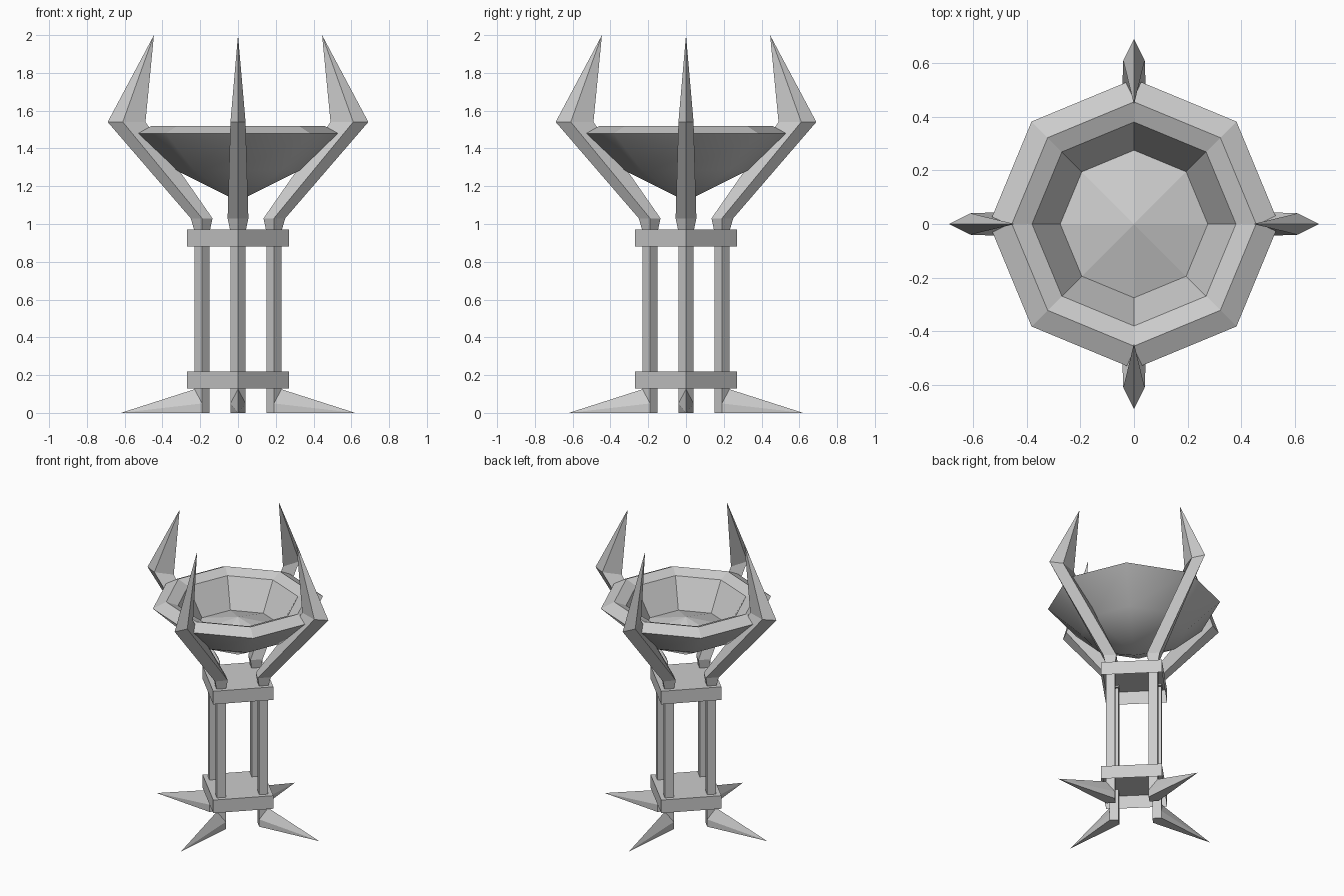
import bpy, bmesh
from math import pi, cos, sin
from mathutils import Matrix, Vector

if "Cube" in bpy.data.objects:
    bpy.data.objects.remove(bpy.data.objects["Cube"])

stone = bpy.data.materials.new("grey_stone")
stone.use_nodes = True
grey = (0.6, 0.6, 0.6, 1)
stone.diffuse_color = grey
stone.node_tree.nodes["Principled BSDF"].inputs["Base Color"].default_value = grey

SIDES = ("right_side", "back", "left_side", "front")
TURNS = {"left_side": 0, "back": 1, "right_side": 2, "front": 3}


def finish(name, bm, fix_normals=True):
    if fix_normals:
        bmesh.ops.recalc_face_normals(bm, faces=bm.faces)
    mesh = bpy.data.meshes.new(name)
    bm.to_mesh(mesh)
    bm.free()
    mesh.materials.append(stone)
    obj = bpy.data.objects.new(name, mesh)
    bpy.context.collection.objects.link(obj)
    return obj


def radial(name, build):
    """Place the part built along +x on all four sides."""
    for side in SIDES:
        bm = bmesh.new()
        build(bm)
        bm.transform(Matrix.Rotation(TURNS[side] * pi / 2, 4, "Z"))
        finish(f"{side}_{name}", bm)


def skin(bm, rings):
    """Join rings of equal size; a ring of one point closes to a tip."""
    rows = [[bm.verts.new(p) for p in ring] for ring in rings]
    n = len(rows[0])
    bm.faces.new(rows[0])
    for low, high in zip(rows, rows[1:]):
        for i in range(n):
            j = (i + 1) % n
            if len(high) == 1:
                bm.faces.new((low[i], low[j], high[0]))
            else:
                bm.faces.new((low[i], low[j], high[j], high[i]))
    if len(rows[-1]) > 1:
        bm.faces.new(rows[-1])


def diamond(inner, mid, outer, half, z):
    return [(inner, 0, z), (mid, -half, z), (outer, 0, z), (mid, half, z)]


# Column posts
def post(bm):
    skin(bm, [diamond(0.15, 0.19, 0.23, 0.04, z) for z in (0, 0.95)])


# Pointed feet, wrapped around the outer half of each post
def foot(bm):
    ring = [(0.19, -0.04, 0), (0.19, -0.04, 0.05), (0.23, 0, 0.125),
            (0.19, 0.04, 0.05), (0.19, 0.04, 0)]
    skin(bm, [ring, [(0.62, 0, 0)]])


# Horned arms holding the bowl
def arm(bm):
    skin(bm, [diamond(0.15, 0.19, 0.23, 0.04, 0.96),
              diamond(0.135, 0.19, 0.25, 0.055, 1.03),
              diamond(0.49, 0.61, 0.69, 0.04, 1.54),
              [(0.445, 0, 2.0)]])


radial("post", post)
radial("foot", foot)
radial("arm", arm)

# Square collars, open underneath
for name, z in (("lower_collar", 0.13), ("upper_collar", 0.88)):
    bm = bmesh.new()
    low, high = ([bm.verts.new((x, y, h)) for x, y in
                  ((0.27, 0), (0, 0.27), (-0.27, 0), (0, -0.27))]
                 for h in (z, z + 0.09))
    bm.faces.new(high)
    for i in range(4):
        j = (i + 1) % 4
        bm.faces.new((low[i], low[j], high[j], high[i]))
    finish(name, bm, False)

# Eight-sided bowl: smooth outside, faceted rim, wall and raised floor
profile = [(0, 1.12), (0.33, 1.285), (0.54, 1.48), (0.455, 1.52),
           (0.38, 1.49), (0.275, 1.3), (0, 1.38)]
bm = bmesh.new()
rows = []
for r, z in profile:
    count = 8 if r else 1
    rows.append([bm.verts.new((r * cos(k * pi / 4), r * sin(k * pi / 4), z))
                 for k in range(count)])
for band, (a, b) in enumerate(zip(rows, rows[1:])):
    for i in range(8):
        j = (i + 1) % 8
        corners = [a[i % len(a)], a[j % len(a)], b[j % len(b)], b[i % len(b)]]
        face = bm.faces.new(list(dict.fromkeys(corners)))
        face.smooth = band < 2
finish("bowl", bm)
